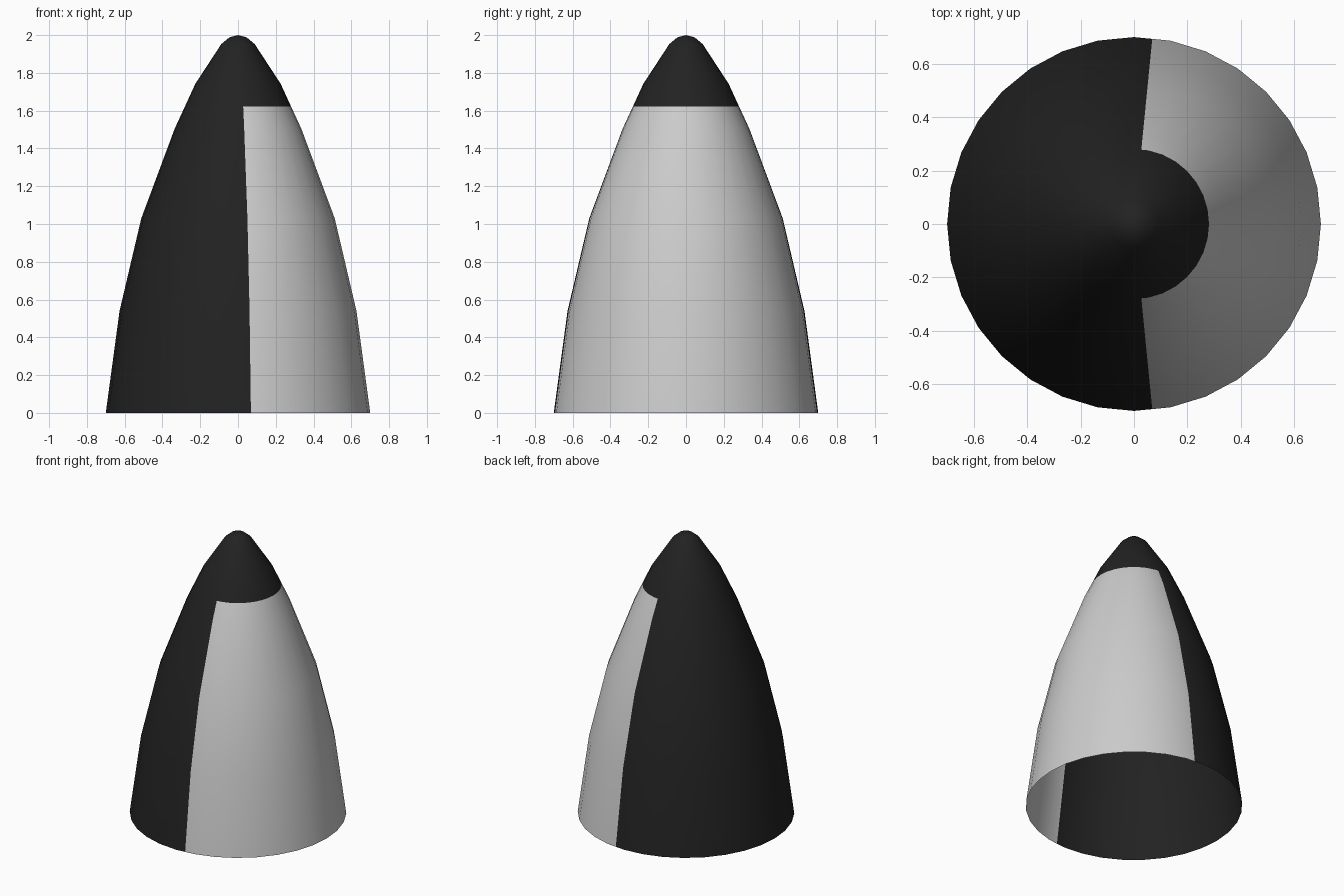
import bpy, bmesh
from math import radians, cos, sin

if "Cube" in bpy.data.objects:
    bpy.data.objects.remove(bpy.data.objects["Cube"])

SIDES = 32
STEP = 360 / SIDES
SEAM = 90 - STEP / 2          # the colour seam runs down the middle of a facet

# (radius, height) outlines
WALL = [(0.70, 0.0), (0.627, 0.54), (0.512, 1.03), (0.335, 1.505), (0.281, 1.622)]
TIP = [(0.281, 1.622), (0.226, 1.742), (0.088, 1.953), (0.046, 1.988), (0.0, 2.0)]

dark = bpy.data.materials.new("dark_paint")
dark.diffuse_color = (0.016, 0.016, 0.016, 1)
dark.use_nodes = True
dark.node_tree.nodes["Principled BSDF"].inputs["Base Color"].default_value = dark.diffuse_color


def shell(name, profile, angles, material=None, closed=False):
    """Sweep a profile through the given angles as a single-walled skin."""
    bm = bmesh.new()
    columns = []
    for a in angles:
        on_facet = abs(a / STEP - round(a / STEP)) > 0.1
        k = cos(radians(STEP / 2)) if on_facet else 1
        columns.append([bm.verts.new((r * k * cos(radians(a)), r * k * sin(radians(a)), z))
                        for r, z in profile])
    pairs = list(zip(columns, columns[1:]))
    if closed:
        pairs.append((columns[-1], columns[0]))
    for c, d in pairs:
        for i in range(len(profile) - 1):
            bm.faces.new((c[i], d[i], d[i + 1], c[i + 1]))
    bmesh.ops.remove_doubles(bm, verts=bm.verts, dist=1e-5)
    for f in bm.faces:
        f.smooth = True
    me = bpy.data.meshes.new(name)
    bm.to_mesh(me)
    bm.free()
    if material:
        me.materials.append(material)
    ob = bpy.data.objects.new(name, me)
    bpy.context.collection.objects.link(ob)
    return ob


# Pale half on the right
pale = [-SEAM] + [i * STEP for i in range(-7, 8)] + [SEAM]
shell("pale_half_shell", WALL, pale)

# Dark half on the left
rest = [SEAM] + [i * STEP for i in range(8, 25)] + [360 - SEAM]
shell("dark_half_shell", WALL, rest, dark)

# Rounded dark tip
shell("nose_tip", TIP, [i * STEP for i in range(SIDES)], dark, closed=True)
